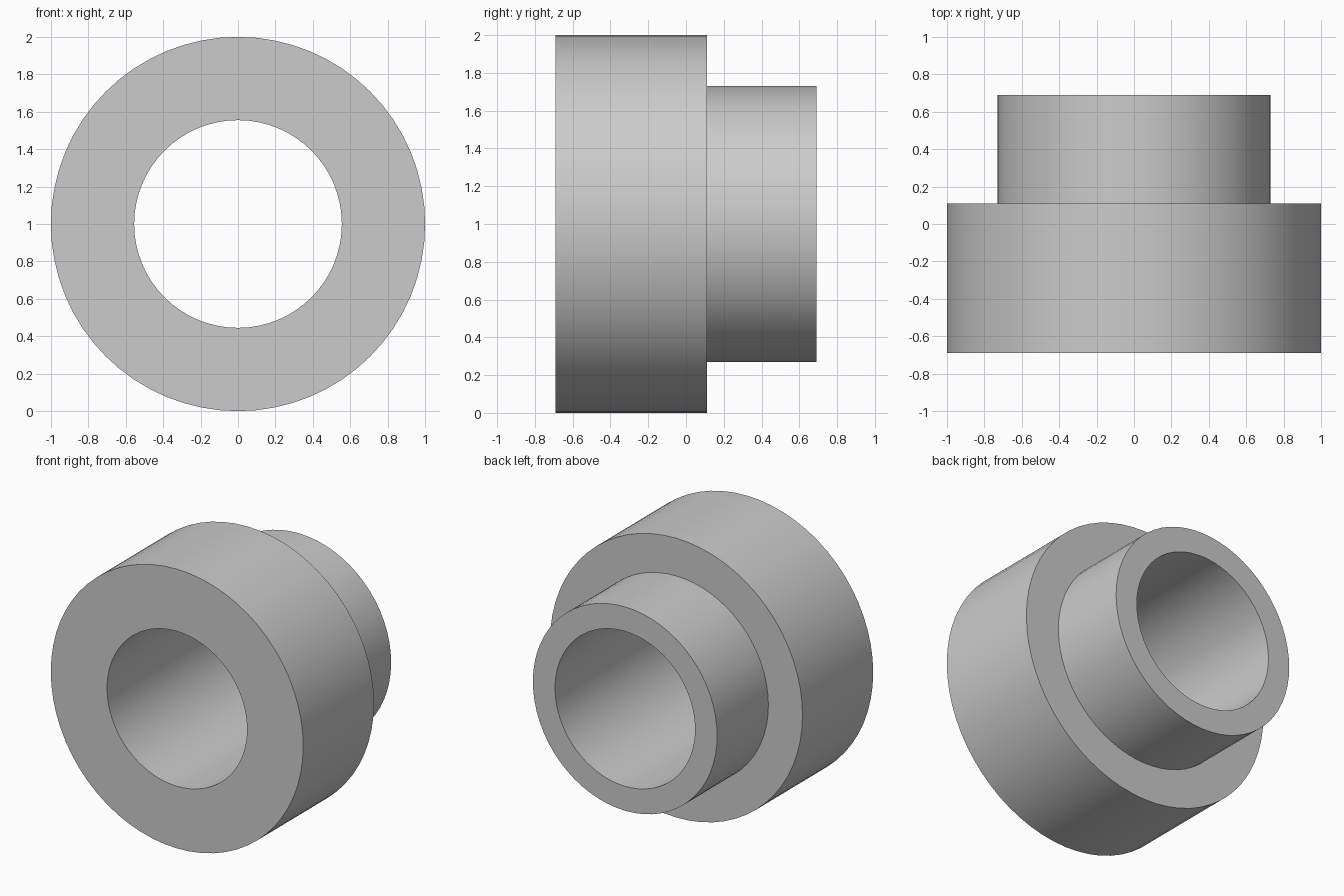
import bpy
import bmesh
from math import radians, tau
from mathutils import Matrix, Vector

SEGMENTS = 64
CENTRE_Z = 1.0

cube = bpy.data.objects.get("Cube")
if cube:
    bpy.data.objects.remove(cube, do_unlink=True)

# Plain grey finish
grey = bpy.data.materials.new("light_grey")
grey.use_nodes = True
colour = (0.6, 0.6, 0.6, 1.0)
grey.diffuse_color = colour
grey.node_tree.nodes["Principled BSDF"].inputs["Base Color"].default_value = colour


def lathe(name, profile, material):
    """Revolve a closed (radius, y) profile around the y axis."""
    bm = bmesh.new()
    verts = [bm.verts.new((0, y, r)) for r, y in profile]
    edges = [bm.edges.new((v, verts[i - 1])) for i, v in enumerate(verts)]
    bmesh.ops.spin(bm, geom=verts + edges, cent=Vector(), axis=(0, 1, 0),
                   angle=tau, steps=SEGMENTS, use_merge=True)
    bmesh.ops.remove_doubles(bm, verts=bm.verts, dist=0.0001)
    bmesh.ops.recalc_face_normals(bm, faces=bm.faces)
    bmesh.ops.transform(bm, matrix=Matrix.Translation((0, 0, CENTRE_Z)), verts=bm.verts)
    mesh = bpy.data.meshes.new(name)
    bm.to_mesh(mesh)
    bm.free()
    mesh.materials.append(material)
    obj = bpy.data.objects.new(name, mesh)
    bpy.context.collection.objects.link(obj)
    bpy.ops.object.select_all(action="DESELECT")
    obj.select_set(True)
    bpy.context.view_layer.objects.active = obj
    bpy.ops.object.shade_smooth_by_angle(angle=radians(30))
    return obj


# Stepped bushing: wide front flange, narrower rear collar, straight through bore
bore, collar, flange = 0.555, 0.73, 1.0
front, step, back = -0.69, 0.11, 0.69
lathe("stepped_bushing", [
    (bore, front), (flange, front), (flange, step),
    (collar, step), (collar, back), (bore, back),
], grey)
